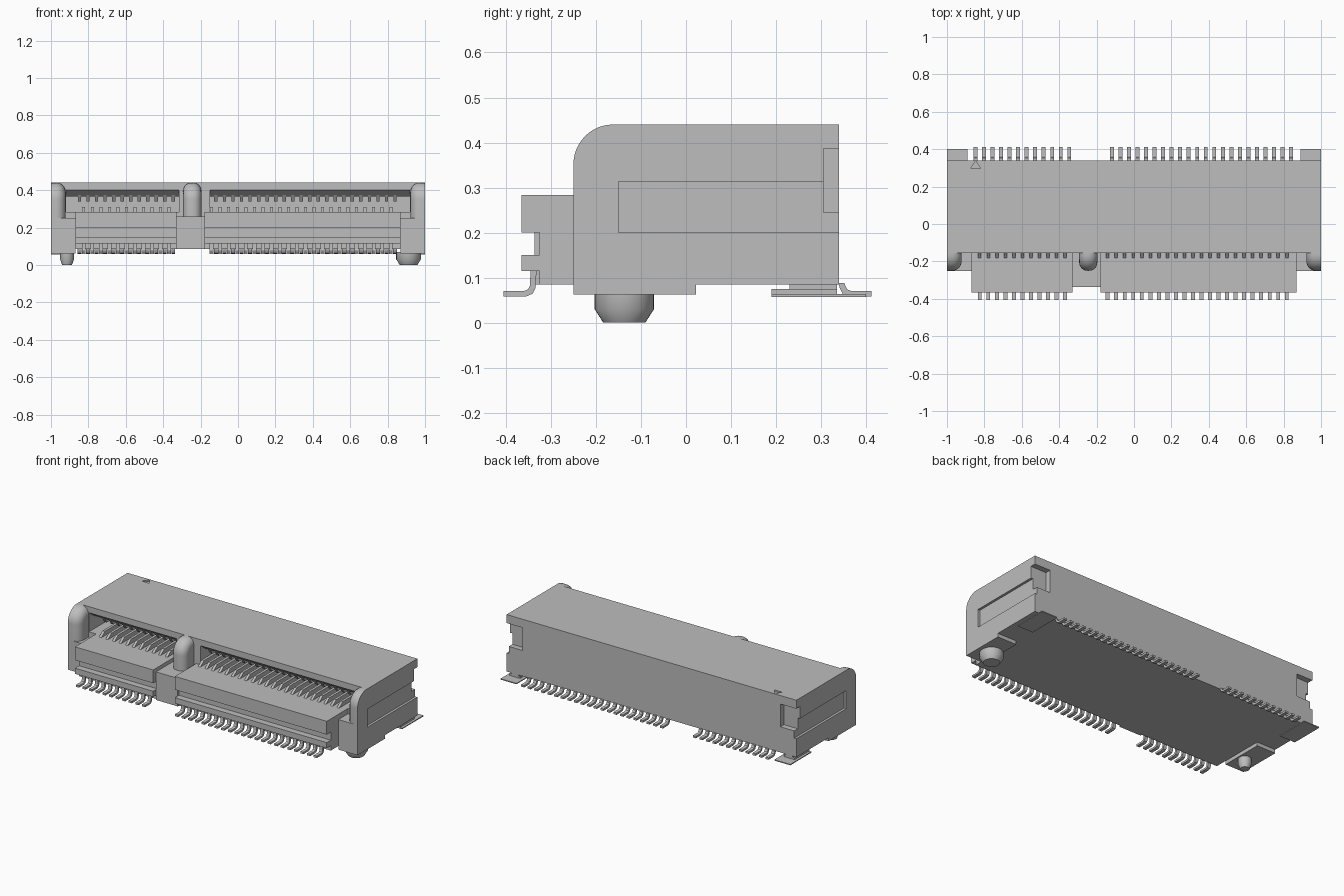
import bpy, bmesh, math

if "Cube" in bpy.data.objects:
    bpy.data.objects.remove(bpy.data.objects["Cube"], do_unlink=True)

GREY = (0.51, 0.51, 0.51, 1)
mat = bpy.data.materials.new("light grey")
mat.use_nodes = True
mat.diffuse_color = GREY
bsdf = next(n for n in mat.node_tree.nodes if n.type == 'BSDF_PRINCIPLED')
bsdf.inputs["Base Color"].default_value = GREY
bsdf.inputs["Roughness"].default_value = 0.6


def add_prism(bm, pts, x0, x1):
    """Extrude a (y, z) outline from x0 to x1."""
    face = bm.faces.new([bm.verts.new((x0, y, z)) for y, z in pts])
    res = bmesh.ops.extrude_face_region(bm, geom=[face])
    for v in res["geom"]:
        if isinstance(v, bmesh.types.BMVert):
            v.co.x = x1


def rect(y0, y1, z0, z1):
    return [(y0, z0), (y1, z0), (y1, z1), (y0, z1)]


def finish(bm, name, smooth=False):
    bmesh.ops.recalc_face_normals(bm, faces=bm.faces[:])
    me = bpy.data.meshes.new(name)
    bm.to_mesh(me)
    bm.free()
    ob = bpy.data.objects.new(name, me)
    bpy.context.collection.objects.link(ob)
    me.materials.append(mat)
    if smooth:
        select(ob)
        bpy.ops.object.shade_smooth_by_angle(angle=math.radians(35))
    return ob


def select(ob):
    bpy.ops.object.select_all(action='DESELECT')
    ob.select_set(True)
    bpy.context.view_layer.objects.active = ob


def prisms(name, pts, spans):
    bm = bmesh.new()
    for x0, x1 in spans:
        add_prism(bm, pts, x0, x1)
    return finish(bm, name)


def cut(ob, cutter):
    select(ob)
    mod = ob.modifiers.new("cut", 'BOOLEAN')
    mod.operation = 'DIFFERENCE'
    mod.solver = 'EXACT'
    mod.object = cutter
    bpy.ops.object.modifier_apply(modifier=mod.name)
    bpy.data.objects.remove(cutter, do_unlink=True)


# Main housing with card slots, side recesses and rear corner notches
housing = prisms("housing", rect(-0.155, 0.34, 0.085, 0.44), [(-1, 1)])
slot = [(-0.2, 0.283), (0.1, 0.283), (0.1, 0.365), (-0.105, 0.365),
        (-0.155, 0.402), (-0.2, 0.402)]
cut(housing, prisms("slot_cutter", slot, [(-0.92, -0.315), (-0.15, 0.92)]))
cut(housing, prisms("recess_cutter", rect(-0.15, 0.4, 0.2, 0.313),
                    [(-1.1, -0.985), (0.985, 1.1)]))
cut(housing, prisms("notch_cutter", rect(0.305, 0.4, 0.245, 0.387),
                    [(-1.1, -0.89), (0.89, 1.1)]))

# Triangular first-contact mark sunk in the roof
bm = bmesh.new()
tri = bm.faces.new([bm.verts.new(p) for p in
                    ((-0.873, 0.297, 0.43), (-0.82, 0.297, 0.43), (-0.8465, 0.338, 0.43))])
res = bmesh.ops.extrude_face_region(bm, geom=[tri])
for v in res["geom"]:
    if isinstance(v, bmesh.types.BMVert):
        v.co.z = 0.46
cut(housing, finish(bm, "mark_cutter"))

# Grooved front tongues and the bridge joining them
tongue = [(-0.15, 0.085), (-0.15, 0.283), (-0.365, 0.283), (-0.365, 0.2),
          (-0.325, 0.2), (-0.325, 0.15), (-0.365, 0.15), (-0.365, 0.115),
          (-0.325, 0.115), (-0.325, 0.085)]
prisms("front_tongues", tongue, [(-0.87, -0.33), (-0.18, 0.868)])
prisms("tongue_bridge", rect(-0.337, -0.15, 0.085, 0.26), [(-0.33, -0.18)])

# End blocks and the lower feet that rest on the board
prisms("end_blocks", rect(-0.25, -0.15, 0.0625, 0.25), [(-1, -0.87), (0.868, 1)])
prisms("end_feet", rect(-0.2495, 0.022, 0.0625, 0.09), [(-1, -0.87), (0.868, 1)])


# Rounded noses: end walls round on the inner side, key post on both sides
def nose(name, x0, x1, round_x, radius):
    R = 0.088
    arc = [(-0.25 + R - R * math.cos(a), 0.44 - R + R * math.sin(a))
           for a in (math.radians(90 * i / 12) for i in range(13))]
    bm = bmesh.new()
    add_prism(bm, [(-0.12, 0.24), (-0.25, 0.24)] + arc + [(-0.12, 0.44)], x0, x1)
    edges = [e for e in bm.edges
             if any(all(abs(v.co.x - x) < 1e-4 for v in e.verts) for x in round_x)
             and not all(v.co.z < 0.241 for v in e.verts)
             and not all(v.co.y > -0.121 for v in e.verts)]
    bmesh.ops.bevel(bm, geom=edges, offset=radius, segments=6, profile=0.5,
                    affect='EDGES')
    # keep the rounded part in front of the roof edge
    bmesh.ops.bisect_plane(bm, geom=bm.verts[:] + bm.edges[:] + bm.faces[:],
                           plane_co=(0, -0.15, 0), plane_no=(0, 1, 0), clear_outer=True)
    bmesh.ops.holes_fill(bm, edges=[e for e in bm.edges if e.is_boundary])
    return finish(bm, name, smooth=True)


nose("right_end_nose", -1, -0.922, [-0.922], 0.05)
nose("left_end_nose", 0.922, 1, [0.922], 0.05)
nose("key_post", -0.293, -0.196, [-0.293, -0.196], 0.044)


# Chamfered locating pegs, the left one thicker
def peg(name, x, r):
    bm = bmesh.new()
    for z0, z1, r0, r1 in ((0, 0.03, r * 0.71, r), (0.03, 0.07, r, r)):
        res = bmesh.ops.create_cone(bm, cap_ends=True, segments=32, radius1=r0,
                                    radius2=r1, depth=z1 - z0)
        bmesh.ops.translate(bm, verts=res["verts"], vec=(x, -0.137, (z0 + z1) / 2))
    inner = [f for f in bm.faces if len(f.verts) > 4
             and abs(f.calc_center_median().z - 0.03) < 1e-4]
    bmesh.ops.delete(bm, geom=inner, context='FACES_ONLY')
    bmesh.ops.remove_doubles(bm, verts=bm.verts[:], dist=1e-4)
    finish(bm, name, smooth=True)


peg("right_peg", -0.914, 0.037)
peg("left_peg", 0.912, 0.066)

# Contact rows: gull-wing leads outside, spring tips inside the slots
PITCH, HALF = 0.0456, 0.0105
front_x = [-0.8248 + PITCH * i for i in list(range(11)) + list(range(15, 37))]
rear_x = [-0.8476 + PITCH * i for i in list(range(12)) + list(range(16, 38))]


def spans(xs, half=HALF):
    return [(x - half, x + half) for x in xs]


def lead(top):
    return [(-0.405, 0.058), (-0.355, 0.058), (-0.341, 0.064), (-0.334, 0.078),
            (-0.332, top), (-0.345, top), (-0.347, 0.082), (-0.351, 0.074),
            (-0.36, 0.07), (-0.405, 0.07)]


prisms("front_leads", lead(0.118), spans(front_x))
prisms("rear_leads", [(-y + 0.007, z) for y, z in lead(0.088)], spans(rear_x))
prisms("lower_contacts", [(-0.185, 0.28), (-0.145, 0.31), (0.02, 0.31), (0.02, 0.28)],
       spans(front_x, 0.008))
prisms("upper_contacts", [(-0.125, 0.385), (-0.095, 0.34), (0.05, 0.34), (0.05, 0.37)],
       spans(rear_x, 0.009))

# Rear solder tabs with their anchors
ends = [(-1, -0.89), (0.89, 1)]
prisms("solder_tabs", rect(0.19, 0.4, 0.057, 0.063), ends)
prisms("tab_anchors", rect(0.19, 0.335, 0.06, 0.075), [(-0.985, -0.91), (0.91, 0.985)])
prisms("tab_posts", rect(0.23, 0.335, 0.07, 0.09), [(-0.97, -0.92), (0.92, 0.97)])
